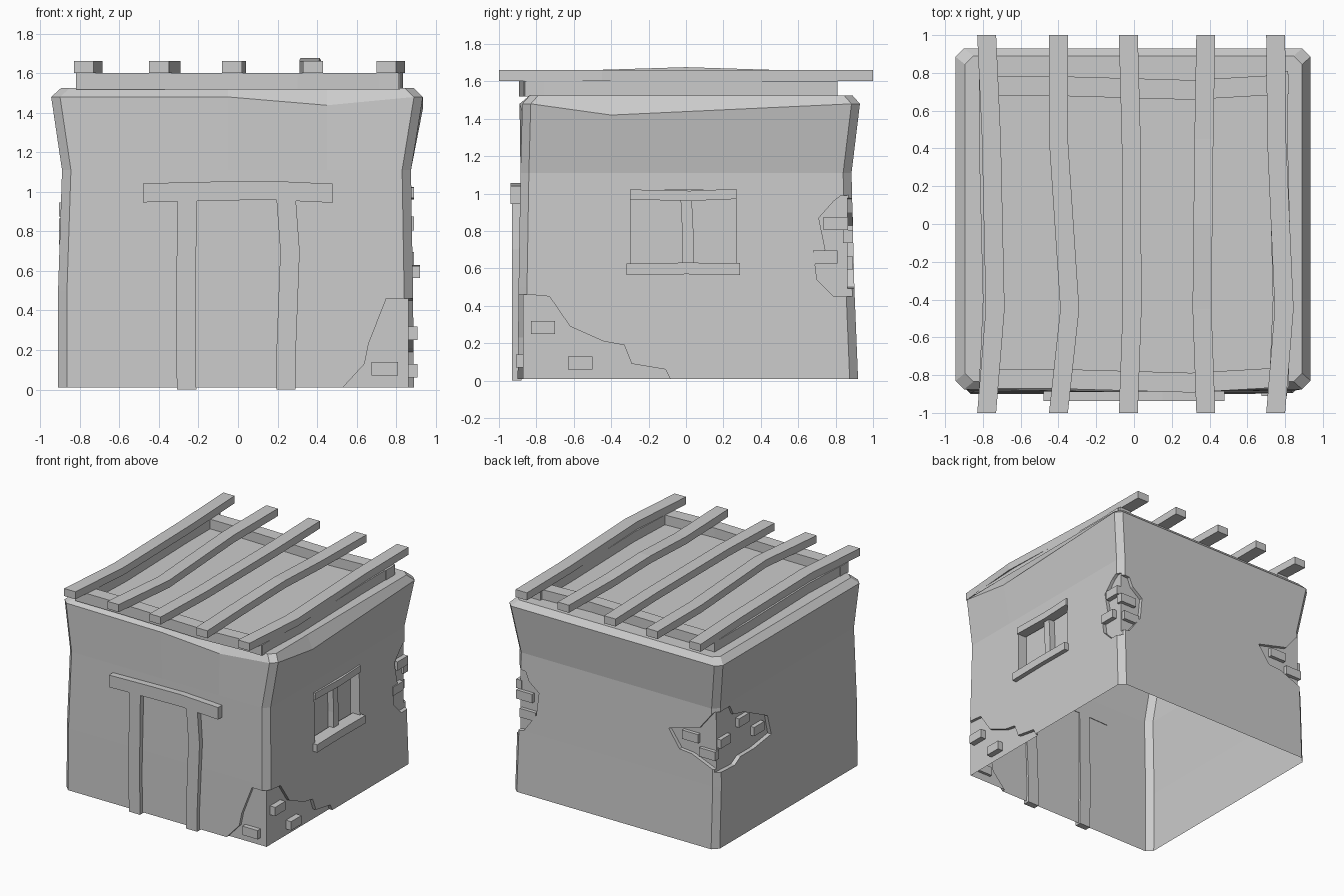
import bpy, bmesh
from mathutils import Vector


def make(name, bm):
    bmesh.ops.recalc_face_normals(bm, faces=bm.faces)
    me = bpy.data.meshes.new(name)
    bm.to_mesh(me)
    bm.free()
    ob = bpy.data.objects.new(name, me)
    bpy.context.collection.objects.link(ob)
    return ob


def loft(name, rings):
    """Skin a list of equal-length rings and cap both ends."""
    bm = bmesh.new()
    vs = [[bm.verts.new(p) for p in r] for r in rings]
    n = len(rings[0])
    for a, b in zip(vs, vs[1:]):
        for i in range(n):
            j = (i + 1) % n
            bm.faces.new((a[i], a[j], b[j], b[i]))
    bm.faces.new(vs[0])
    bm.faces.new(vs[-1])
    return make(name, bm)


def bar(name, pts, u, v):
    """Bent timber: rectangle with half-vectors u, v along points."""
    u, v = Vector(u), Vector(v)
    return loft(name, [[Vector(p) + a * u + b * v for a, b in
                        ((-1, -1), (1, -1), (1, 1), (-1, 1))] for p in pts])


def box(name, x0, x1, y0, y1, z0, z1):
    ym, zm = (y0 + y1) / 2, (z0 + z1) / 2
    return bar(name, [(x0, ym, zm), (x1, ym, zm)],
               (0, (y1 - y0) / 2, 0), (0, 0, (z1 - z0) / 2))


def prism(name, profile, axis, lo, hi):
    """Extrude a wall profile along x (profile = y,z) or y (profile = x,z)."""
    def put(d):
        return [(d, a, z) if axis == 'x' else (a, d, z) for a, z in profile]
    return loft(name, [put(lo), put(hi)])


# Plaster walls: rings with chamfered corners, plus a free point on each side
def ring(l, r, f, b, z, c=0.045, bulge=0.0, dip=0.0):
    return [(l + c, f, z), (-0.05, f - bulge, z), (0.45, f, z - dip * 0.7), (r - c, f, z),
            (r, f + c, z), (r, -0.4, z - dip), (r, b - c, z),
            (r - c, b, z), (0, b, z), (l + c, b, z),
            (l, b - c, z), (l, f + c, z)]


walls = loft("plaster_walls", [
    ring(-0.91, 0.89, -0.90, 0.92, 0.01),
    ring(-0.91, 0.885, -0.895, 0.90, 0.5),
    ring(-0.89, 0.875, -0.885, 0.885, 1.11),
    ring(-0.945, 0.935, -0.875, 0.93, 1.48, bulge=0.015, dip=0.06),
    ring(-0.895, 0.89, -0.835, 0.89, 1.525)])

# Shallow cutters where the plaster has fallen off, and the window niche
cutters = [
    prism("cut_front", [(0.53, -0.1), (0.53, 0.01), (0.64, 0.13), (0.66, 0.23),
                        (0.75, 0.46), (1.1, 0.46), (1.1, -0.1)], 'y', -1.1, -0.872),
    prism("cut_front_right", [(-1.1, 0.46), (-0.84, 0.46), (-0.73, 0.45), (-0.62, 0.29),
                              (-0.44, 0.21), (-0.33, 0.19), (-0.29, 0.09), (-0.11, 0.06),
                              (-0.08, 0.0), (-0.08, -0.1), (-1.1, -0.1)], 'x', 0.862, 1.1),
    prism("cut_back_right", [(1.1, 1.0), (0.83, 0.99), (0.79, 0.96), (0.71, 0.87),
                             (0.745, 0.70), (0.69, 0.62), (0.70, 0.54), (0.79, 0.45),
                             (1.1, 0.45)], 'x', 0.852, 1.1),
    prism("cut_back_r", [(1.1, 1.0), (0.79, 0.97), (0.76, 0.9), (0.67, 0.83),
                         (0.69, 0.65), (0.8, 0.5), (1.1, 0.45)], 'y', 0.864, 1.1),
    prism("cut_back_l", [(-1.1, 1.08), (-0.86, 1.08), (-0.74, 0.93), (-0.47, 0.86),
                         (-0.57, 0.72), (-0.68, 0.71), (-0.9, 0.62), (-1.1, 0.62)],
          'y', 0.864, 1.1),
    prism("cut_left", [(1.1, 1.08), (0.72, 1.08), (0.68, 1.0), (0.55, 0.97), (0.26, 0.83),
                       (0.22, 0.67), (0.44, 0.64), (0.61, 0.64), (0.68, 0.60), (1.1, 0.62)],
          'x', -1.1, -0.872),
    box("cut_window", 0.80, 1.1, -0.295, 0.27, 0.58, 1.02)]
for c in cutters:
    c.hide_render = True
    m = walls.modifiers.new(c.name, 'BOOLEAN')
    m.operation, m.solver, m.object = 'DIFFERENCE', 'EXACT', c

# Apply the cuts and open the underside
dg = bpy.context.evaluated_depsgraph_get()
bm = bmesh.new()
bm.from_mesh(bpy.data.meshes.new_from_object(walls.evaluated_get(dg)))
base = [f for f in bm.faces if all(v.co.z < 0.02 for v in f.verts)]
bmesh.ops.delete(bm, geom=base, context='FACES')
walls.modifiers.clear()
bm.to_mesh(walls.data)
bm.free()
for c in cutters:
    bpy.data.objects.remove(c)

# Exposed bricks
for i, (y, z) in enumerate([(-0.765, 0.285), (-0.565, 0.095), (0.745, 0.66), (0.80, 0.84)]):
    box(f"brick_right_{i}", 0.84, 0.908 if y < 0 else 0.89,
        y - 0.065, y + 0.065, z - 0.035, z + 0.035)
box("brick_front", 0.675, 0.81, -0.91, -0.85, 0.07, 0.14)
for i, (x, z) in enumerate([(-0.66, 0.84), (-0.81, 0.74), (0.80, 0.77), (0.77, 0.63)]):
    box(f"brick_back_{i}", x - 0.07, x + 0.07, 0.84, 0.892, z - 0.035, z + 0.035)
for i, (y, z) in enumerate([(0.79, 0.83), (0.37, 0.77), (0.56, 0.91)]):
    box(f"brick_left_{i}", -0.905, -0.85, y - 0.065, y + 0.065, z - 0.035, z + 0.035)

# Door frame
U, V = (0.049, 0, 0), (0, 0.025, 0)
bar("door_post_left", [(-0.26, -0.905, 0), (-0.265, -0.905, 0.35), (-0.257, -0.905, 0.97)], U, V)
bar("door_post_right", [(0.243, -0.905, 0), (0.243, -0.905, 0.18), (0.263, -0.905, 0.7),
                        (0.243, -0.905, 0.97)], U, V)
bar("door_lintel", [(-0.48, -0.91, 0.995), (-0.15, -0.91, 1.003), (0.15, -0.91, 1.008),
                    (0.48, -0.91, 0.993)], (0, 0.027, 0), (0, 0, 0.048))

# Window timbers
bar("window_lintel", [(0.85, -0.30, 0.995), (0.85, 0.02, 0.988), (0.85, 0.27, 0.998)],
    (0.04, 0, 0), (0, 0, 0.027))
bar("window_sill", [(0.87, -0.318, 0.595), (0.87, 0, 0.60), (0.87, 0.29, 0.597)],
    (0.05, 0, 0), (0, 0, 0.031))
bar("window_mullion", [(0.83, 0.01, 0.60), (0.83, 0.012, 0.75), (0.83, 0.0, 0.99)],
    (0.025, 0, 0), (0, 0.03, 0))

# Roof frame of four timbers
for name, y in (("front", -0.82), ("back", 0.73)):
    bar(f"roof_frame_{name}", [(-0.82, y, 1.56), (-0.4, y, 1.56), (0.3, y - 0.02, 1.56),
                               (0.82, y + 0.01, 1.56)], (0, 0.052, 0), (0, 0, 0.042))
for name, x in (("left", -0.77), ("right", 0.765)):
    bar(f"roof_frame_{name}", [(x, -0.87, 1.56), (x + 0.02, -0.4, 1.56), (x, 0.4, 1.56),
                               (x, 0.81, 1.56)], (0.05, 0, 0), (0, 0, 0.042))

# Five crooked rafters
for i, (ends, back, front, lift) in enumerate([
        (-0.78, -0.755, -0.735, 0.0), (-0.40, -0.40, -0.34, 0.0), (-0.03, -0.015, -0.01, 0.0),
        (0.38, 0.37, 0.36, 0.014), (0.75, 0.755, 0.795, 0.0)]):
    bar(f"rafter_{i}", [(ends, -1, 1.632), (front, -0.45, 1.632), ((front + back) / 2, 0, 1.632 + lift),
                        (back, 0.45, 1.632), (ends, 1, 1.632)], (0.05, 0, 0), (0, 0, 0.03))
